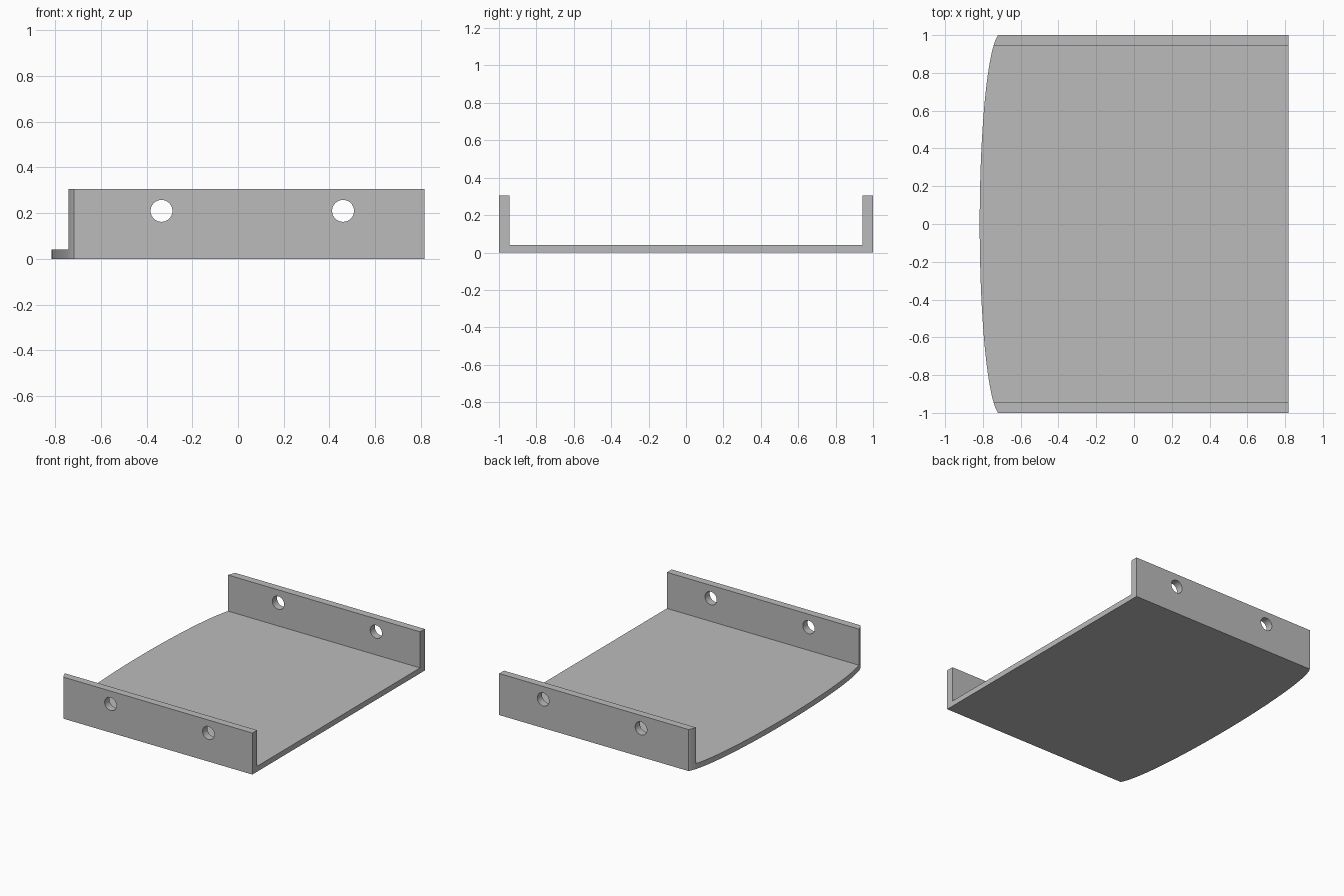
import bpy
import bmesh
import math

cube = bpy.data.objects.get("Cube")
if cube:
    bpy.data.objects.remove(cube, do_unlink=True)

HALF_X, HALF_Y = 0.817, 1.0
HEIGHT, FLOOR, WALL = 0.305, 0.04, 0.055
BOW_DEPTH, BOW_SPAN = 0.114, 1.01
HOLE_X, HOLE_Z, HOLE_R = (-0.335, 0.46), 0.21, 0.048
STEPS = 48

grey = bpy.data.materials.new("plain grey")
grey.use_nodes = True
colour = (0.5, 0.5, 0.5, 1)
grey.diffuse_color = colour
grey.node_tree.nodes["Principled BSDF"].inputs["Base Color"].default_value = colour


def cut(target, cutter):
    cutter.hide_render = True
    mod = target.modifiers.new("cut", 'BOOLEAN')
    mod.operation = 'DIFFERENCE'
    mod.solver = 'EXACT'
    mod.object = cutter
    bpy.context.view_layer.objects.active = target
    bpy.ops.object.modifier_apply(modifier=mod.name)
    bpy.data.objects.remove(cutter, do_unlink=True)


# Solid block with one bowed end
outline = [(HALF_X, -HALF_Y), (HALF_X, HALF_Y)]
for i in range(STEPS + 1):
    y = HALF_Y * math.cos(math.pi * i / STEPS)
    bow = BOW_DEPTH * (1 - math.sqrt(1 - (y / BOW_SPAN) ** 2))
    outline.append((-HALF_X + bow, y))

bm = bmesh.new()
base = bm.faces.new([bm.verts.new((x, y, 0)) for x, y in outline])
top = bmesh.ops.extrude_face_region(bm, geom=[base])["geom"]
bmesh.ops.translate(bm, vec=(0, 0, HEIGHT),
                    verts=[g for g in top if isinstance(g, bmesh.types.BMVert)])
bmesh.ops.recalc_face_normals(bm, faces=bm.faces)
mesh = bpy.data.meshes.new("channel_tray")
bm.to_mesh(mesh)
bm.free()
mesh.materials.append(grey)
tray = bpy.data.objects.new("channel_tray", mesh)
bpy.context.collection.objects.link(tray)

# Open channel between the two side walls
bpy.ops.mesh.primitive_cube_add(size=2, location=(0, 0, FLOOR + 0.5))
channel = bpy.context.object
channel.name = "channel_cutter"
channel.scale = (1.2, HALF_Y - WALL, 0.5)
channel.data.materials.append(grey)
cut(tray, channel)

# Round holes through both walls
for x in HOLE_X:
    bpy.ops.mesh.primitive_cylinder_add(vertices=40, radius=HOLE_R, depth=2.4,
                                        location=(x, 0, HOLE_Z),
                                        rotation=(math.pi / 2, 0, 0))
    drill = bpy.context.object
    drill.name = "hole_cutter"
    drill.data.materials.append(grey)
    cut(tray, drill)

# Smooth the bow and holes, keep the corners sharp
bpy.ops.object.select_all(action='DESELECT')
tray.select_set(True)
bpy.context.view_layer.objects.active = tray
bpy.ops.object.shade_smooth_by_angle(angle=math.radians(30))
